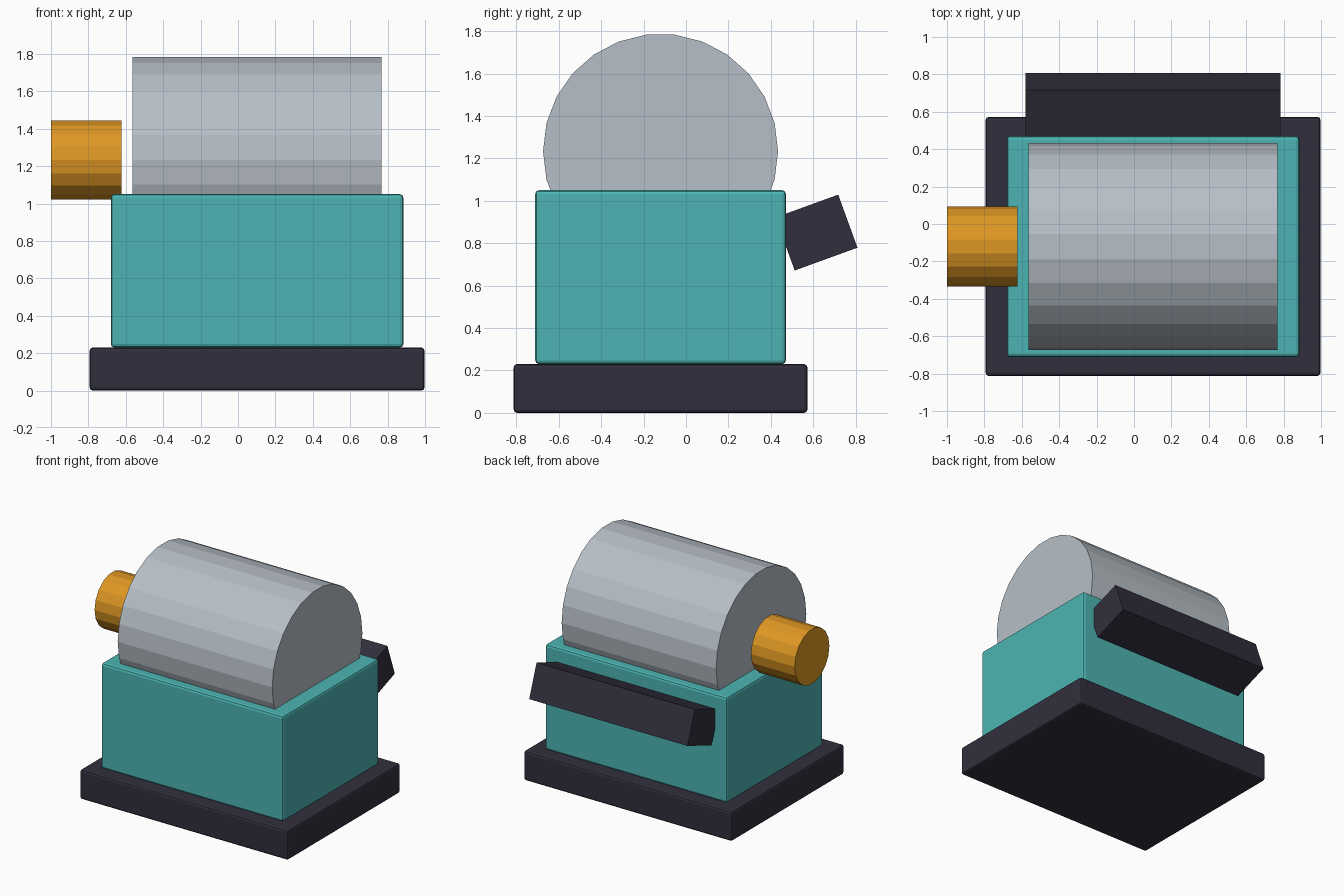
import bpy
import math
from mathutils import Matrix

cube = bpy.data.objects.get("Cube")
if cube:
    bpy.data.objects.remove(cube, do_unlink=True)


def material(name, rgb):
    # sRGB 0-255 to linear
    lin = [((c / 255 + 0.055) / 1.055) ** 2.4 for c in rgb]
    mat = bpy.data.materials.new(name)
    mat.use_nodes = True
    mat.diffuse_color = (*lin, 1)
    mat.node_tree.nodes["Principled BSDF"].inputs["Base Color"].default_value = (*lin, 1)
    return mat


NAVY = material("dark navy", (49, 47, 61))
TEAL = material("teal", (76, 181, 179))
STEEL = material("light steel", (183, 191, 199))
AMBER = material("amber", (222, 151, 36))

CX, CY = 0.102, -0.12      # shared centre of the machine
AXIS_Z = 1.233             # height of the drum axis


def finish(name, mat):
    obj = bpy.context.object
    obj.name = name
    obj.data.name = name
    obj.data.materials.append(mat)
    return obj


def box(name, mat, centre, size, bevel=0.0, tilt=0.0):
    bpy.ops.mesh.primitive_cube_add(size=1, location=centre)
    obj = finish(name, mat)
    obj.data.transform(Matrix.Diagonal((*size, 1)))
    obj.rotation_euler.x = math.radians(tilt)
    if bevel:
        mod = obj.modifiers.new("rounded edges", "BEVEL")
        mod.width = bevel
        mod.segments = 2
    return obj


def cylinder_x(name, mat, x_min, x_max, radius, sides):
    bpy.ops.mesh.primitive_cylinder_add(
        vertices=sides, radius=radius, depth=x_max - x_min,
        location=((x_min + x_max) / 2, CY, AXIS_Z))
    obj = finish(name, mat)
    # Lay the axis along x, with one corner pointing along y
    obj.data.transform(Matrix.Rotation(math.pi / 2, 4, "Y"))
    return obj


# Plinth and housing
box("base", NAVY, (CX, CY, 0.115), (1.79, 1.385, 0.23), bevel=0.016)
box("body", TEAL, (CX, CY, 0.64), (1.564, 1.182, 0.82), bevel=0.018)

# Drum and the knob beside it
cylinder_x("drum", STEEL, -0.563, 0.766, 0.554, 26)
cylinder_x("side_knob", AMBER, -1.0, -0.624, 0.2137, 18)

# Tilted chute at the back
box("rear_chute", NAVY, (CX, 0.615, 0.85), (1.362, 0.315, 0.266), tilt=20)
